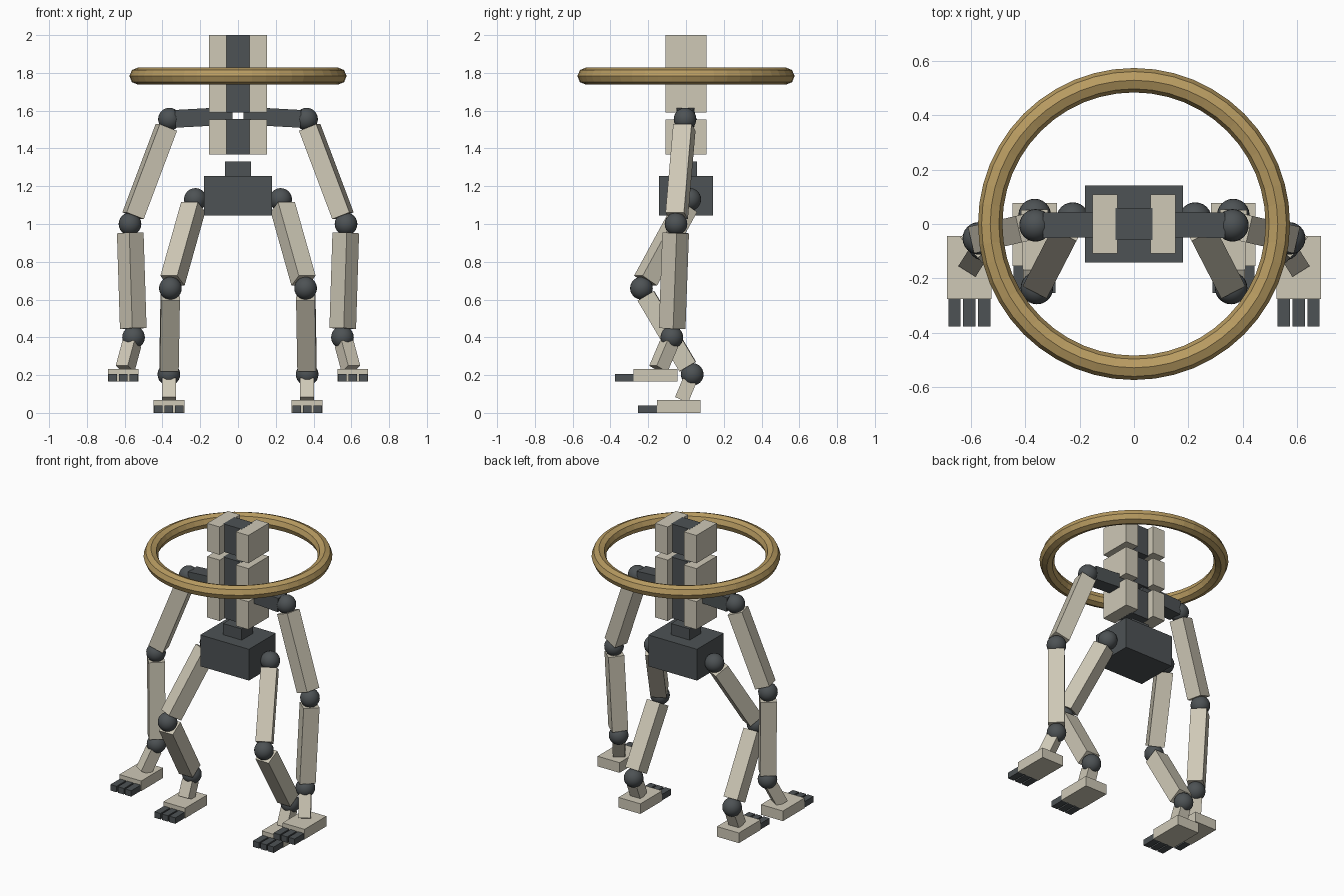
import bpy
import math
from mathutils import Vector

cube = bpy.data.objects.get("Cube")
if cube:
    bpy.data.objects.remove(cube, do_unlink=True)


def material(name, rgb):
    mat = bpy.data.materials.new(name)
    mat.use_nodes = True
    mat.diffuse_color = (*rgb, 1)
    mat.node_tree.nodes["Principled BSDF"].inputs["Base Color"].default_value = (*rgb, 1)
    return mat


CREAM = material("cream", (0.62, 0.58, 0.47))
DARK = material("dark_grey", (0.075, 0.085, 0.09))
GOLD = material("gold", (0.48, 0.33, 0.12))


def finish(name, mat):
    obj = bpy.context.object
    obj.name = name
    obj.data.materials.append(mat)
    return obj


def box(name, center, size, mat):
    bpy.ops.mesh.primitive_cube_add(size=1, location=center)
    obj = finish(name, mat)
    obj.scale = size
    return obj


def joint(name, center, radius=0.06):
    bpy.ops.mesh.primitive_uv_sphere_add(segments=24, ring_count=12, radius=radius, location=center)
    bpy.ops.object.shade_smooth()
    return finish(name, DARK)


def limb(name, start, end, width, mat, trim=0.047):
    """Square bar running between two joints, stopping short of both."""
    start, end = Vector(start), Vector(end)
    axis = end - start
    obj = box(name, (start + end) / 2, (width, width, axis.length - 2 * trim), mat)
    obj.rotation_euler = axis.to_track_quat('Z', 'Y').to_euler()
    return obj


def paw(name, digit, center, side):
    """Flat block with three digits along its front lower edge."""
    x, y, z = center
    box(name, center, (0.163, 0.232, 0.068), CREAM)
    for i in (-1, 0, 1):
        box(f"{digit}_{i + 2}_{side}", (x + i * 0.055, y - 0.166, z - 0.014),
            (0.045, 0.1, 0.04), DARK)


# Spine: three stacked segments with cream side blocks
for i in range(3):
    z = 1.461 + i * 0.2225
    box(f"spine_core_{i + 1}", (0, 0, z), (0.138, 0.118, 0.188), DARK)
    for side, s in (("left", 1), ("right", -1)):
        box(f"rib_block_{i + 1}_{side}", (s * 0.1065, 0, z), (0.093, 0.217, 0.187), CREAM)

# Pelvis and waist
box("pelvis", (0, 0, 1.15), (0.362, 0.284, 0.21), DARK)
box("waist", (0, 0, 1.29), (0.138, 0.118, 0.08), DARK)

# Floating ring
bpy.ops.mesh.primitive_torus_add(major_segments=48, minor_segments=8, major_radius=0.53,
                                 minor_radius=0.045, location=(0, 0, 1.783))
finish("ring", GOLD)

# Arms and legs on both sides
for side, s in (("left", 1), ("right", -1)):
    shoulder = (s * 0.363, -0.005, 1.555)
    elbow = (s * 0.572, -0.053, 1.0)
    wrist = (s * 0.553, -0.075, 0.4)
    palm = (s * 0.607, -0.161, 0.199)
    hip = (s * 0.226, 0.02, 1.13)
    knee = (s * 0.358, -0.236, 0.66)
    ankle = (s * 0.366, 0.033, 0.204)
    sole = (s * 0.366, -0.038, 0.034)

    limb(f"shoulder_bar_{side}", (0, 0, 1.575), shoulder, 0.094, DARK, 0.03)
    limb(f"upper_arm_{side}", shoulder, elbow, 0.1, CREAM)
    limb(f"forearm_{side}", elbow, wrist, 0.1, CREAM)
    limb(f"wrist_link_{side}", wrist, palm, 0.075, CREAM, 0.038)
    limb(f"thigh_{side}", hip, knee, 0.1, CREAM)
    limb(f"shin_{side}", knee, ankle, 0.1, CREAM)
    limb(f"ankle_link_{side}", ankle, sole, 0.075, CREAM, 0.038)
    for name, point in (("shoulder", shoulder), ("elbow", elbow), ("wrist", wrist),
                        ("hip", hip), ("knee", knee), ("ankle", ankle)):
        joint(f"{name}_joint_{side}", point)
    paw(f"hand_{side}", "finger", palm, side)
    paw(f"foot_{side}", "toe", sole, side)
